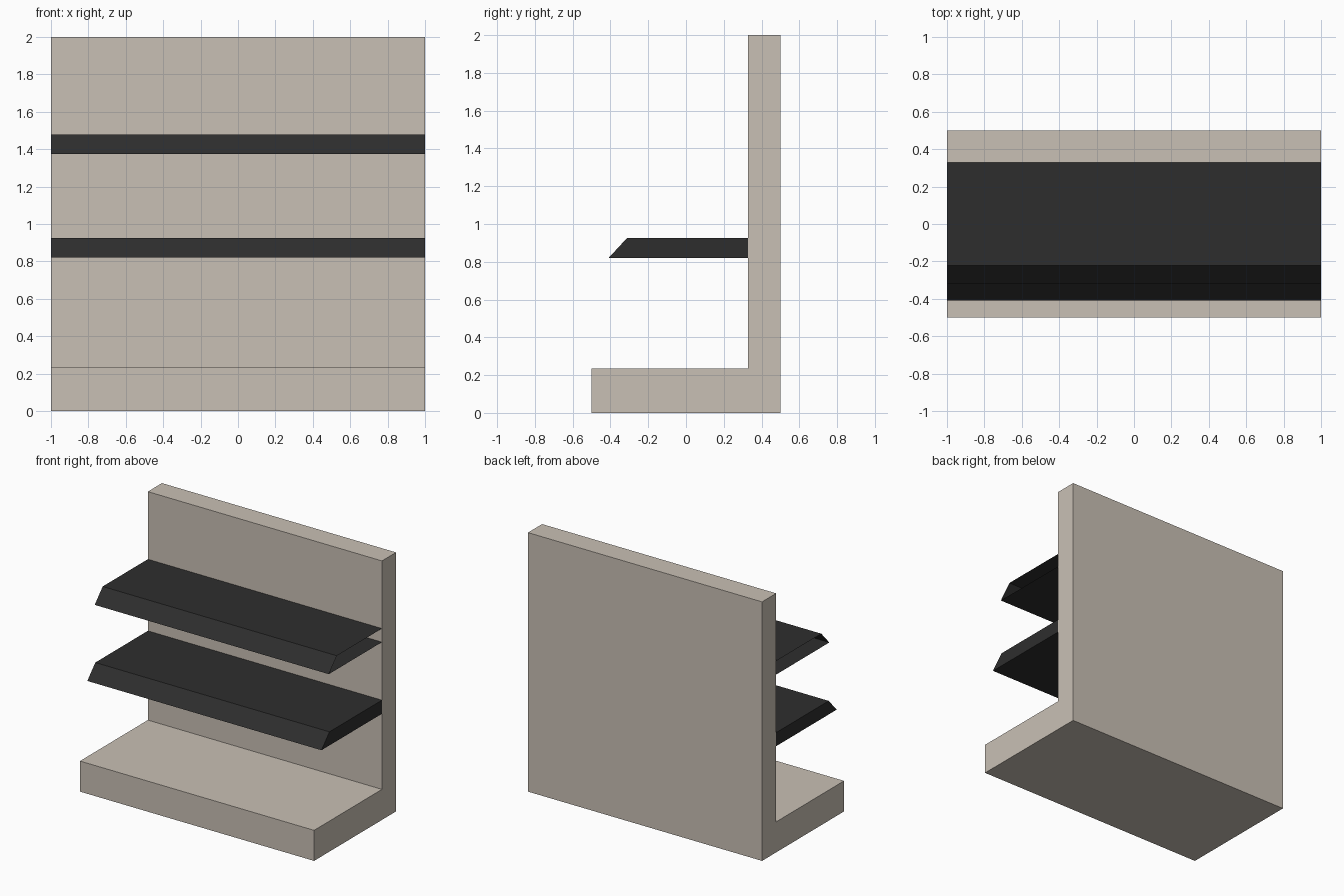
import bpy
import bmesh

if "Cube" in bpy.data.objects:
    bpy.data.objects.remove(bpy.data.objects["Cube"])


def material(name, rgb):
    m = bpy.data.materials.new(name)
    m.diffuse_color = (*rgb, 1.0)
    m.use_nodes = True
    m.node_tree.nodes["Principled BSDF"].inputs["Base Color"].default_value = m.diffuse_color
    return m


BEIGE = material("warm_beige", (0.584, 0.527, 0.462))
DARK = material("charcoal", (0.027, 0.027, 0.027))


def extrude_profile(name, profile, mat, closed, capped):
    """Sweep a (y, z) profile from x = -1 to x = 1."""
    bm = bmesh.new()
    left = [bm.verts.new((-1, y, z)) for y, z in profile]
    right = [bm.verts.new((1, y, z)) for y, z in profile]
    n = len(profile)
    for i in range(n if closed else n - 1):
        j = (i + 1) % n
        bm.faces.new((left[i], right[i], right[j], left[j]))
    if capped:
        bm.faces.new(left)
        bm.faces.new(right[::-1])
    mesh = bpy.data.meshes.new(name)
    bm.to_mesh(mesh)
    bm.free()
    mesh.materials.append(mat)
    obj = bpy.data.objects.new(name, mesh)
    bpy.context.collection.objects.link(obj)
    return obj


WALL = 0.328  # front of the back panel

# L-shaped plinth and back panel
extrude_profile("base_and_back_panel",
                [(0.5, 0), (-0.5, 0), (-0.5, 0.236), (WALL, 0.236),
                 (WALL, 2), (0.5, 2)], BEIGE, True, True)


# Shelves with a sloped front lip; the upper one has open ends
def shelf(name, front, bottom, top, capped):
    extrude_profile(name, [(WALL, bottom), (front, bottom),
                           (front + 0.097, top), (WALL, top)],
                    DARK, False, capped)


shelf("lower_shelf", -0.41, 0.82, 0.925, True)
shelf("upper_shelf", -0.32, 1.373, 1.478, False)
